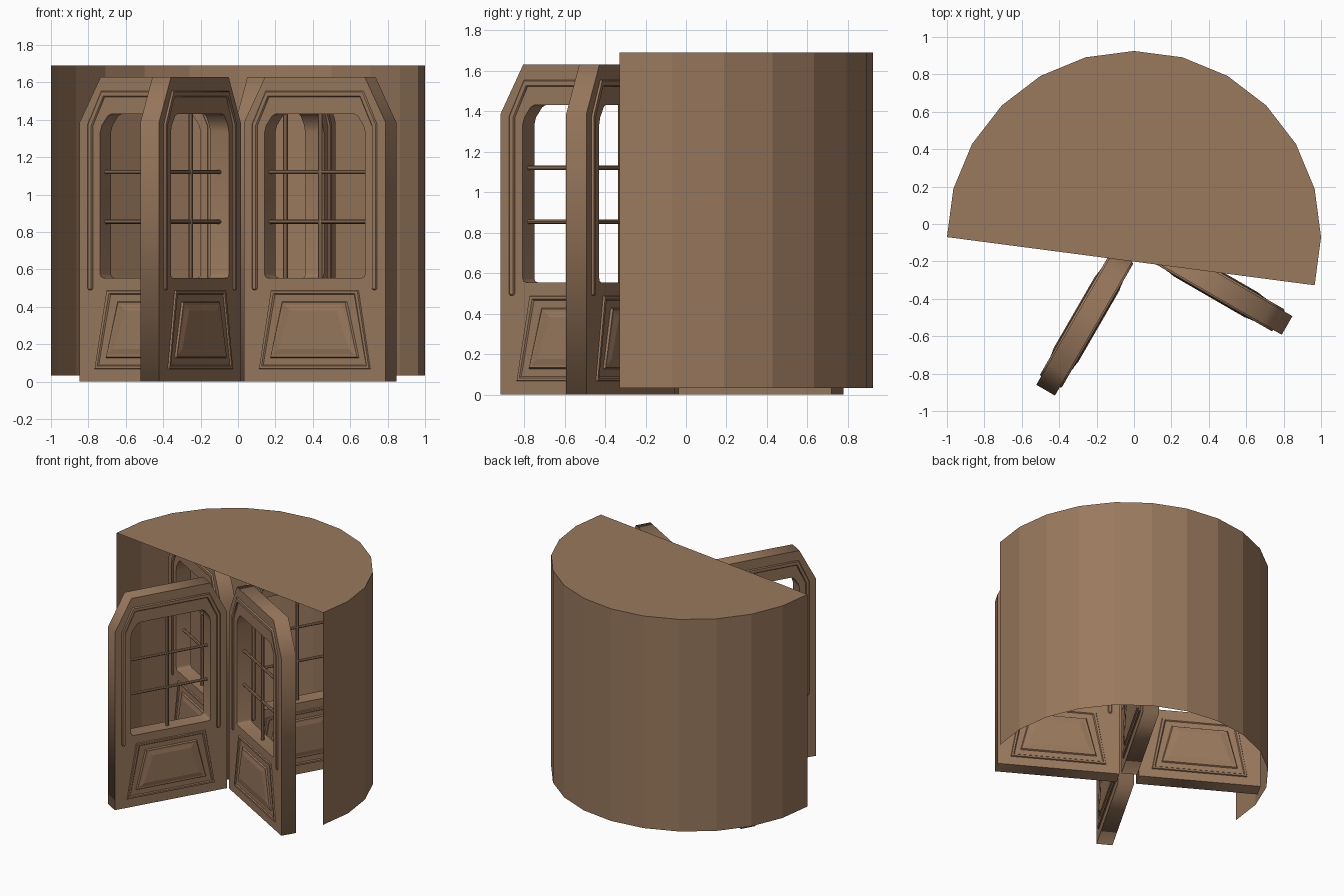
import bpy, bmesh
from math import radians, cos, sin
from mathutils import Matrix

if "Cube" in bpy.data.objects:
    bpy.data.objects.remove(bpy.data.objects["Cube"])

CY = -0.07                       # axis of the revolving door
R0, R1 = 0.07, 0.945             # inner and outer radius of each wing
MID, HALF = (R0 + R1) / 2, (R1 - R0) / 2
T = 0.0575                       # half thickness of a wing

wood = bpy.data.materials.new("wood")
wood.diffuse_color = (0.32, 0.19, 0.11, 1)
wood.use_nodes = True
wood.node_tree.nodes["Principled BSDF"].inputs["Base Color"].default_value = wood.diffuse_color


def add(name, mesh, matrix=Matrix()):
    if not mesh.materials:
        mesh.materials.append(wood)
    ob = bpy.data.objects.new(name, mesh)
    bpy.context.collection.objects.link(ob)
    ob.matrix_world = matrix
    return ob


def plate(name, outlines, depth, bevel=0.0):
    """Filled 2D outlines (later ones are holes) extruded to a mesh."""
    cu = bpy.data.curves.new(name, 'CURVE')
    cu.dimensions, cu.fill_mode = '2D', 'BOTH'
    cu.extrude, cu.bevel_depth, cu.offset, cu.bevel_resolution = depth - bevel, bevel, -bevel, 0
    for pts in outlines:
        sp = cu.splines.new('POLY')
        sp.points.add(len(pts) - 1)
        for p, (x, y) in zip(sp.points, pts):
            p.co = (x, y, 0, 1)
        sp.use_cyclic_u = True
    ob = bpy.data.objects.new(name, cu)
    bpy.context.collection.objects.link(ob)
    dg = bpy.context.evaluated_depsgraph_get()
    mesh = bpy.data.meshes.new_from_object(ob.evaluated_get(dg))
    bpy.data.objects.remove(ob)
    mesh.name = name
    mesh.materials.clear()
    return mesh


def mirrored(pts):
    return pts + [(-x, y) for x, y in reversed(pts)]


# wing frame with chamfered top corners and a window hole
frame = plate("frame", [
    mirrored([(HALF, 0), (HALF, 1.385), (HALF - 0.13, 1.63)]),
    mirrored([(0.29, 0.555), (0.304, 0.56), (0.31, 0.575), (0.31, 1.335),
              (0.30, 1.37), (0.265, 1.42), (0.245, 1.43)])], T)

# raised bead around the window, proud of both faces
outer = [(0.378, 0.49), (0.385, 0.50), (0.385, 1.375), (0.30, 1.555)]
inner = [(0.362, 0.49), (0.355, 0.50), (0.355, 1.368), (0.282, 1.522)]
left = [(-x, y) for x, y in reversed(outer)]
left_in = [(-x, y) for x, y in inner]
bead = plate("bead", [outer + left + left_in + inner[::-1]], T + 0.01, 0.005)

# raised trapezoid panels on both faces
bm = bmesh.new()
for s in (1, -1):
    prev = None
    for o, h in ((0, -0.004), (0.005, 0.009), (0.018, 0.009), (0.024, 0.002),
                 (0.062, 0.002), (0.068, 0.012), (0.08, 0.012), (0.11, 0.018)):
        b, t = 0.345 - o * 1.15, 0.272 - o * 1.15
        ring = [bm.verts.new((x, y, s * (T + h))) for x, y in
                ((-b, 0.065 + o), (b, 0.065 + o), (t, 0.49 - o), (-t, 0.49 - o))]
        if prev:
            for i in range(4):
                q = [prev[i], prev[(i + 1) % 4], ring[(i + 1) % 4], ring[i]]
                bm.faces.new(q if s > 0 else q[::-1])
        prev = ring
    bm.faces.new(prev if s > 0 else prev[::-1])
panel = bpy.data.meshes.new("panel")
bm.to_mesh(panel)
bm.free()

# glazing bars: one upright and two rails
bm = bmesh.new()
for length, r, m in (
        (0.89, 0.013, Matrix.Translation((0, 0.995, 0)) @ Matrix.Rotation(radians(90), 4, 'X')),
        (0.63, 0.011, Matrix.Translation((0, 1.12, 0)) @ Matrix.Rotation(radians(90), 4, 'Y')),
        (0.63, 0.011, Matrix.Translation((0, 0.855, 0)) @ Matrix.Rotation(radians(90), 4, 'Y'))):
    bmesh.ops.create_cone(bm, cap_ends=True, segments=8, radius1=r, radius2=r,
                          depth=length, matrix=m)
bars = bpy.data.meshes.new("glazing_bars")
bm.to_mesh(bars)
bm.free()

# four wings around the axis
for k, ang in enumerate((60, 150, 240, 330), 1):
    m = (Matrix.Translation((0, CY, 0)) @ Matrix.Rotation(radians(ang), 4, 'Z')
         @ Matrix.Translation((MID, 0, 0)) @ Matrix.Rotation(radians(90), 4, 'X'))
    for name, mesh in (("frame", frame), ("bead", bead), ("panel", panel), ("glazing_bars", bars)):
        add(f"wing_{k}_{name}", mesh, m)

# thin faceted drum with a flat roof, open at the front and below
bm = bmesh.new()
arc = [(cos(radians(a)), CY + 0.995 * sin(radians(a))) for a in range(-15, 181, 15)]
low = [bm.verts.new((x, y, 0.032)) for x, y in arc]
top = [bm.verts.new((x, y, 1.69)) for x, y in arc]
for i in range(len(arc) - 1):
    bm.faces.new((low[i], low[i + 1], top[i + 1], top[i]))
bm.faces.new(top)
drum = bpy.data.meshes.new("drum_shell")
bm.to_mesh(drum)
bm.free()
add("drum_shell", drum)
